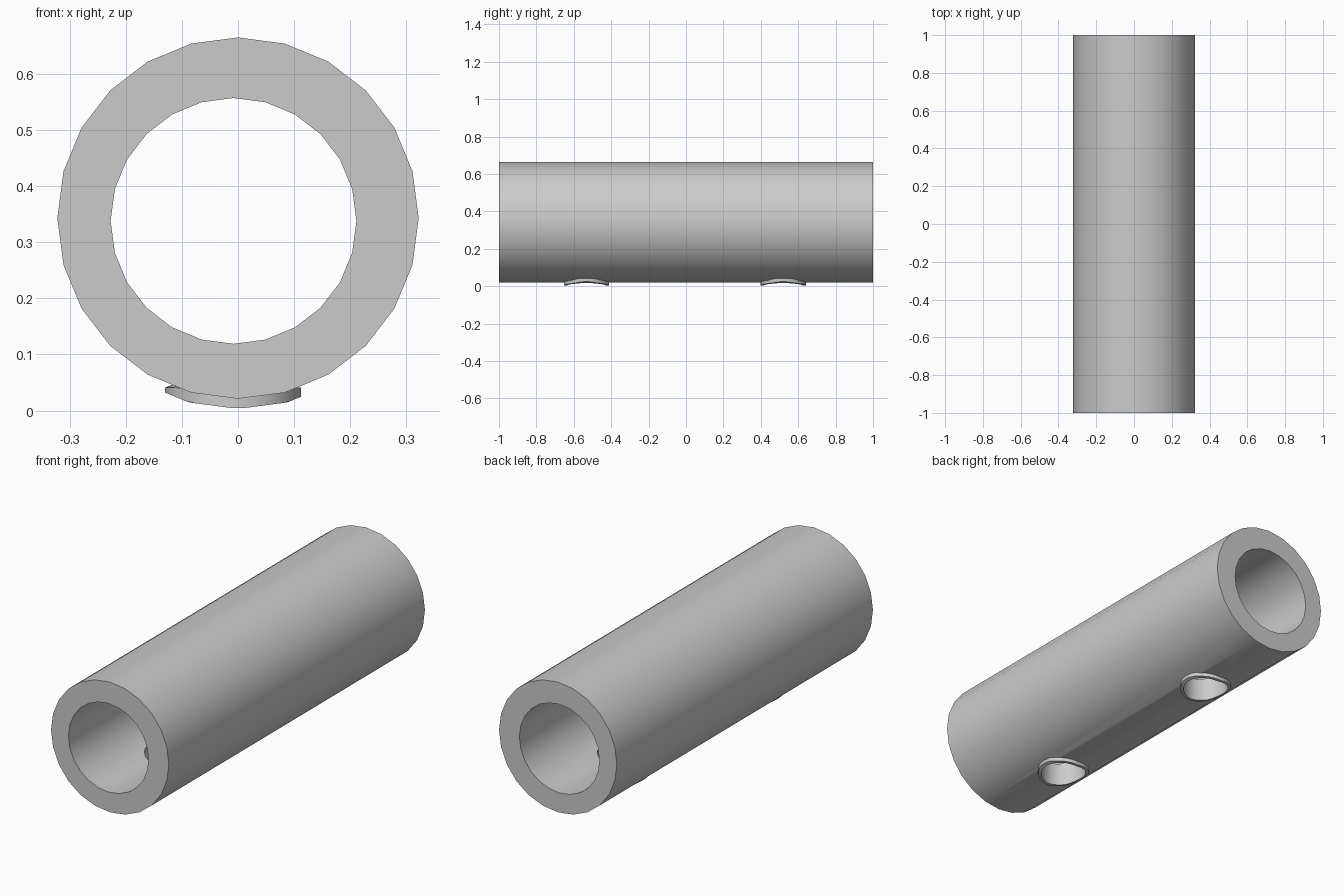
import bpy, bmesh, math

if "Cube" in bpy.data.objects:
    bpy.data.objects.remove(bpy.data.objects["Cube"])

SIDES, ZC, R_OUT, R_IN = 24, 0.343, 0.322, 0.219
R_LIP = 0.340
HOLE_X, HOLE_YS = -0.009, (-0.532, 0.52)
HOLE_R, LIP_R = 0.106, 0.121

grey = bpy.data.materials.new("plain grey")
grey.diffuse_color = (0.6, 0.6, 0.6, 1)
grey.use_nodes = True
grey.node_tree.nodes["Principled BSDF"].inputs["Base Color"].default_value = grey.diffuse_color


def finish(bm, name):
    bmesh.ops.recalc_face_normals(bm, faces=bm.faces)
    me = bpy.data.meshes.new(name)
    bm.to_mesh(me)
    bm.free()
    me.materials.append(grey)
    ob = bpy.data.objects.new(name, me)
    bpy.context.collection.objects.link(ob)
    return ob


def sweep_loops(bm, loops):
    # closed surface through four closed loops
    n = len(loops[0])
    for k in range(4):
        a, b = loops[k], loops[(k + 1) % 4]
        for i in range(n):
            j = (i + 1) % n
            bm.faces.new((a[i], a[j], b[j], b[i]))


def smooth(ob):
    bpy.ops.object.select_all(action='DESELECT')
    ob.select_set(True)
    bpy.context.view_layer.objects.active = ob
    bpy.ops.object.shade_smooth_by_angle(angle=math.radians(30))


def under_z(x, r):
    # underside height of the 24-sided profile of radius r
    step = 2 * math.pi / SIDES
    k = 0
    while r * math.sin((k + 1) * step) < abs(x):
        k += 1
    x0, x1 = r * math.sin(k * step), r * math.sin((k + 1) * step)
    z0, z1 = r * math.cos(k * step), r * math.cos((k + 1) * step)
    return ZC - (z0 + (z1 - z0) * (abs(x) - x0) / (x1 - x0))


# thick-walled tube
bm = bmesh.new()
loops = []
for r, y, cx, cz in ((R_OUT, -1, 0, ZC), (R_OUT, 1, 0, ZC),
                     (R_IN, 1, -0.008, 0.338), (R_IN, -1, -0.008, 0.338)):
    loops.append([bm.verts.new((cx + r * math.sin(2 * math.pi * i / SIDES), y,
                                cz + r * math.cos(2 * math.pi * i / SIDES)))
                  for i in range(SIDES)])
sweep_loops(bm, loops)
tube = finish(bm, "tube")

for y in HOLE_YS:
    # hole through the bottom wall
    bpy.ops.mesh.primitive_cylinder_add(vertices=32, radius=HOLE_R, depth=0.4,
                                        location=(HOLE_X, y, 0.0))
    cutter = bpy.context.object
    cutter.name = "hole_cutter"
    cutter.hide_render = True
    cutter.data.materials.append(grey)
    bpy.ops.object.select_all(action='DESELECT')
    bpy.context.view_layer.objects.active = tube
    tube.select_set(True)
    mod = tube.modifiers.new("hole", 'BOOLEAN')
    mod.operation, mod.solver, mod.object = 'DIFFERENCE', 'EXACT', cutter
    bpy.ops.object.modifier_apply(modifier=mod.name)
    bpy.data.objects.remove(cutter)

    # raised lip that follows the curve of the tube
    bm = bmesh.new()
    loops = [[], [], [], []]
    for i in range(32):
        a = 2 * math.pi * i / 32
        for k, (r, top) in enumerate(((HOLE_R, False), (LIP_R, False),
                                      (LIP_R, True), (HOLE_R, True))):
            x = HOLE_X + r * math.cos(a)
            z = under_z(x, R_OUT) + 0.002 if top else under_z(x, R_LIP)
            if k == 2:
                z = min(z, 0.041)
            loops[k].append(bm.verts.new((x, y + r * math.sin(a), z)))
    sweep_loops(bm, loops)
    smooth(finish(bm, "front_hole_lip" if y < 0 else "rear_hole_lip"))

smooth(tube)
